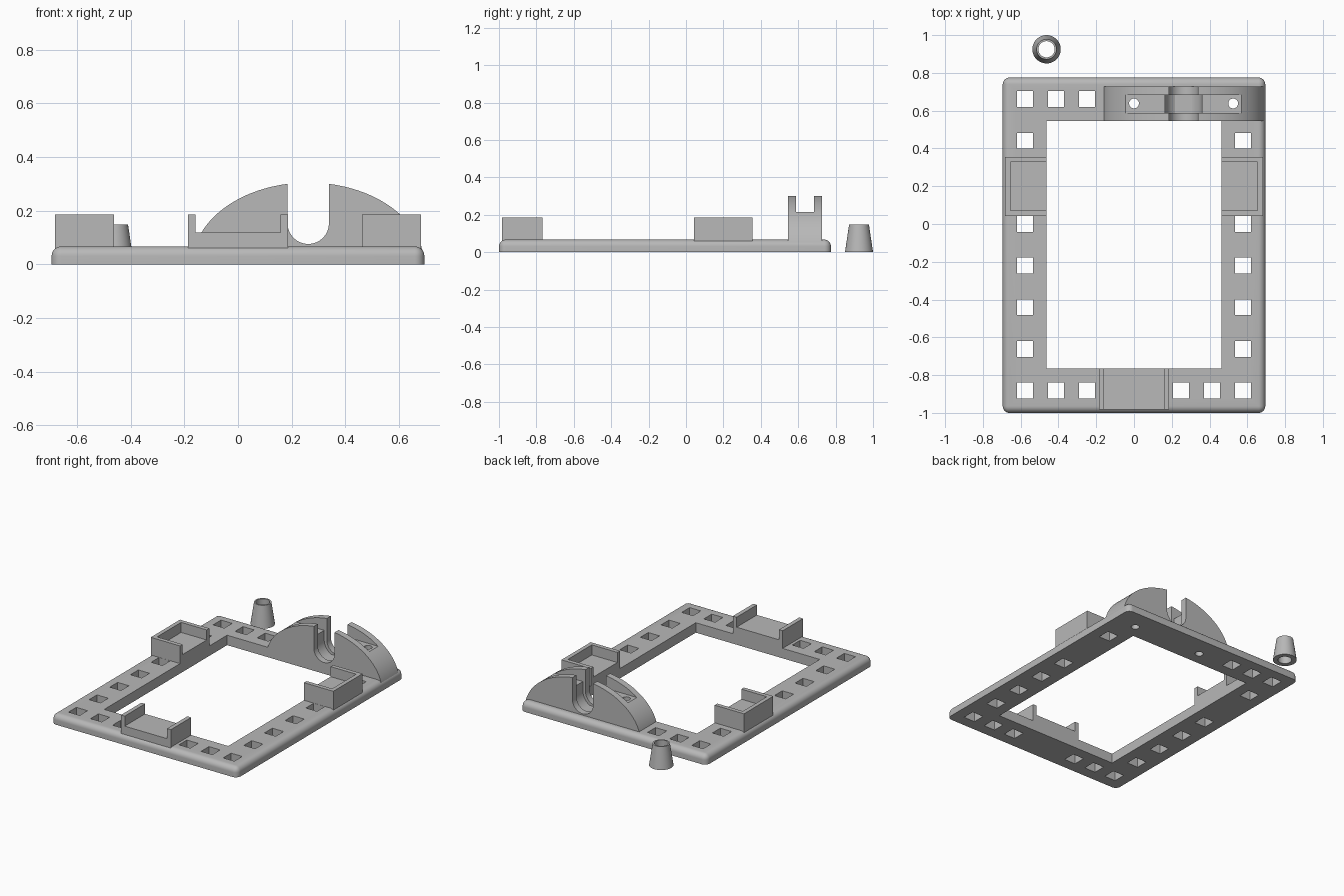
import bpy, bmesh, math
from mathutils import Vector

default = bpy.data.objects.get("Cube")
if default:
    bpy.data.objects.remove(default, do_unlink=True)

grey = bpy.data.materials.new("matte grey")
grey.use_nodes = True
colour = (0.48, 0.48, 0.48, 1)
grey.diffuse_color = colour
grey.node_tree.nodes["Principled BSDF"].inputs["Base Color"].default_value = colour


def finish(name, bm):
    bmesh.ops.recalc_face_normals(bm, faces=bm.faces)
    mesh = bpy.data.meshes.new(name)
    bm.to_mesh(mesh)
    bm.free()
    mesh.materials.append(grey)
    obj = bpy.data.objects.new(name, mesh)
    bpy.context.collection.objects.link(obj)
    return obj


def box(name, low, high, bevel=0):
    bm = bmesh.new()
    bmesh.ops.create_cube(bm, size=1)
    low, high = Vector(low), Vector(high)
    for v in bm.verts:
        v.co = (low + high) / 2 + v.co * (high - low)
    if bevel:
        # round every edge except those on the underside
        edges = [e for e in bm.edges if max(v.co.z for v in e.verts) > low.z + 0.001]
        bmesh.ops.bevel(bm, geom=edges, offset=bevel, segments=8, profile=0.5, affect='EDGES')
    return finish(name, bm)


def prism(name, outline, y0, y1):
    """Extrude an x-z outline from y0 to y1."""
    bm = bmesh.new()
    face = bm.faces.new([bm.verts.new((x, y0, z)) for x, z in outline])
    moved = bmesh.ops.extrude_face_region(bm, geom=[face])["geom"]
    bmesh.ops.translate(bm, vec=(0, y1 - y0, 0),
                        verts=[g for g in moved if isinstance(g, bmesh.types.BMVert)])
    return finish(name, bm)


def cone(name, x, y, z0, z1, r0, r1):
    bm = bmesh.new()
    bmesh.ops.create_cone(bm, cap_ends=True, segments=48, radius1=r0, radius2=r1, depth=z1 - z0)
    bmesh.ops.translate(bm, vec=(x, y, (z0 + z1) / 2), verts=bm.verts)
    return finish(name, bm)


def arc(cx, cz, rx, rz, start, end, steps):
    angles = [math.radians(start + (end - start) * i / steps) for i in range(steps + 1)]
    return [(cx + rx * math.cos(a), cz + rz * math.sin(a)) for a in angles]


def cut(obj, cutters):
    """Subtract the cutters one by one and bake the result."""
    for c in cutters:
        mod = obj.modifiers.new("cut", 'BOOLEAN')
        mod.operation = 'DIFFERENCE'
        mod.solver = 'EXACT'
        mod.object = c
    bpy.context.view_layer.update()
    evaluated = obj.evaluated_get(bpy.context.evaluated_depsgraph_get())
    baked = bpy.data.meshes.new_from_object(evaluated)
    obj.modifiers.clear()
    obj.data = baked
    for c in cutters:
        bpy.data.objects.remove(c, do_unlink=True)


def smooth(obj):
    bpy.ops.object.select_all(action='DESELECT')
    obj.select_set(True)
    bpy.context.view_layer.objects.active = obj
    bpy.ops.object.shade_smooth_by_angle(angle=math.radians(30))


SCREWS, SCREW_Y = (0.0, 0.525), 0.638


def screw_cutters():
    return [cone("screw_cutter", x, SCREW_Y, -0.1, 0.5, 0.026, 0.026) for x in SCREWS]


# Rectangular base frame with rounded outer edges
frame = box("base_frame", (-0.695, -1, 0), (0.695, 0.775, 0.067), 0.036)
cutters = [box("window_cutter", (-0.463, -0.766, -0.1), (0.463, 0.545, 0.2))]

# Square lattice of peg holes, skipped beneath the holders and the arch
pitch_x, pitch_y, half = 0.165, 0.2205, 0.042
spots = [(sx * 0.578, i * pitch_y) for sx in (-1, 1) for i in (-3, -2, -1, 0, 2)]
spots += [(sx * (0.578 - i * pitch_x), -4 * pitch_y) for sx in (-1, 1) for i in range(3)]
spots += [(-0.578 + i * pitch_x, 3 * pitch_y) for i in range(3)]
for x, y in spots:
    cutters.append(box("peg_cutter", (x - half, y - half, -0.1), (x + half, y + half, 0.2)))
cut(frame, cutters + screw_cutters())
smooth(frame)

# Front holder: a channel open to front and back
w, wall, low, floor, top = 0.186, 0.028, 0.058, 0.118, 0.186
prism("front_holder", [(-w, low), (w, low), (w, top), (w - wall, top), (w - wall, floor),
                       (wall - w, floor), (wall - w, top), (-w, top)], -0.983, -0.766)

# Side holders: trays open towards the middle
for side, name in ((1, "left_holder"), (-1, "right_holder")):
    xs = sorted((side * 0.463, side * 0.682))
    inner = sorted((side * 0.4, side * (0.682 - wall)))
    tray = box(name, (xs[0], 0.043, low), (xs[1], 0.355, top))
    cut(tray, [box("tray_cutter", (inner[0], 0.043 + wall, floor),
                   (inner[1], 0.355 - wall, 0.4))])

# Half-elliptical bearing arch with a U-shaped slot
cx, slot_z = 0.262, 0.153
arch = prism("bearing_arch", arc(cx, 0.001, 0.432, 0.304, 0, 180, 72), 0.545, 0.728)


def u_slot(radius, y0, y1):
    outline = arc(cx, slot_z, radius, radius, 180, 360, 32)
    return prism("slot_cutter", outline + [(cx + radius, 0.5), (cx - radius, 0.5)], y0, y1)


cut(arch, [u_slot(0.077, 0.4, 0.9),
           u_slot(0.097, 0.588, 0.684),
           box("groove_cutter", (-0.4, 0.588, 0.215), (0.9, 0.684, 0.5))] + screw_cutters())
smooth(arch)

# Loose tapered spacer standing behind the frame
spacer = cone("tapered_spacer", -0.463, 0.925, 0, 0.148, 0.075, 0.053)
cut(spacer, [cone("bore_cutter", -0.463, 0.925, -0.1, 0.3, 0.043, 0.043)])
smooth(spacer)
